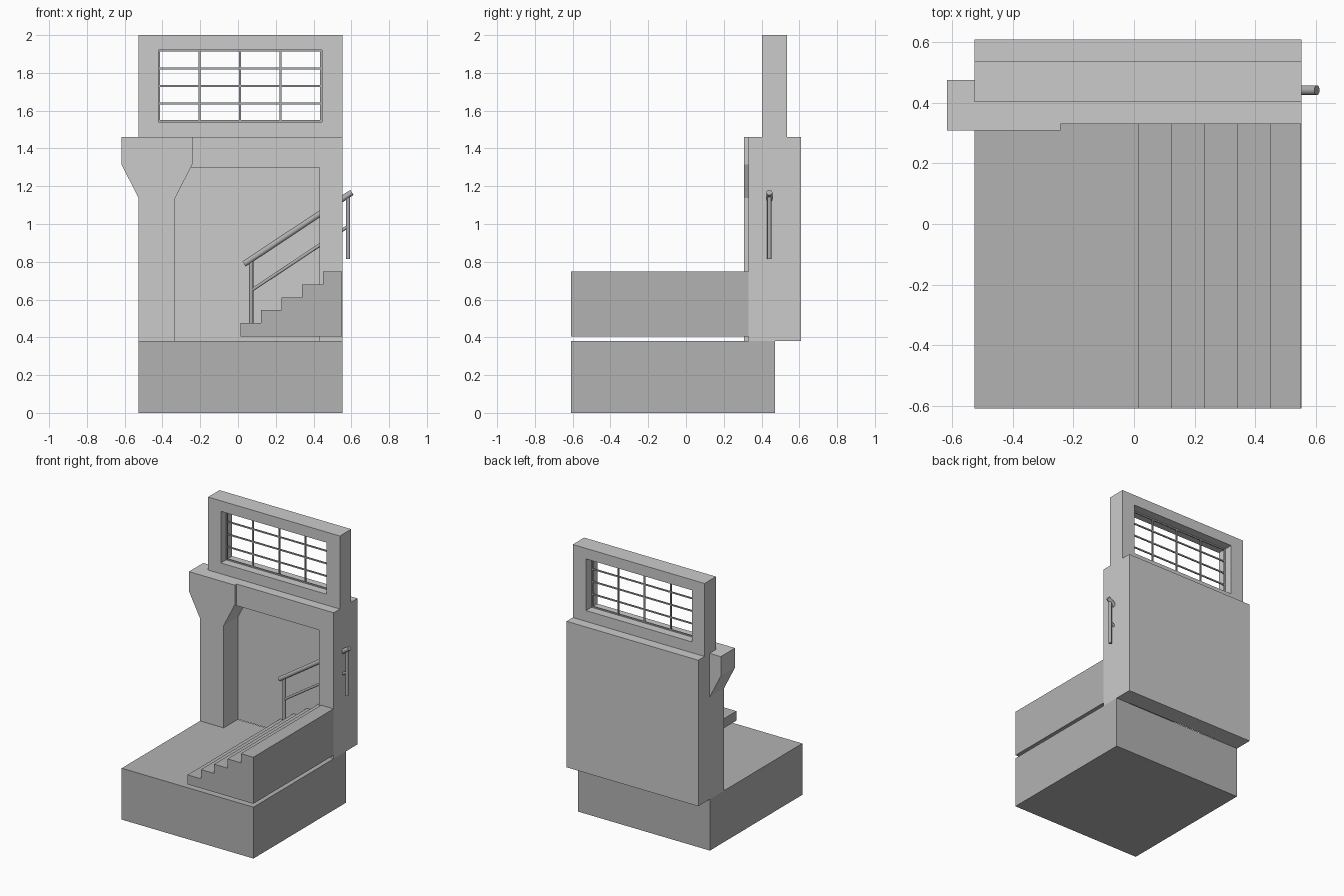
import bpy, bmesh
from mathutils import Vector

if "Cube" in bpy.data.objects:
    bpy.data.objects.remove(bpy.data.objects["Cube"])


def material(name, r, g, b):
    m = bpy.data.materials.new(name)
    m.diffuse_color = (r, g, b, 1)
    m.use_nodes = True
    m.node_tree.nodes["Principled BSDF"].inputs["Base Color"].default_value = m.diffuse_color
    return m


LIGHT = material("light grey wall", 0.60, 0.60, 0.60)
MID = material("mid grey stone", 0.45, 0.45, 0.45)
METAL = material("grey metal", 0.42, 0.42, 0.42)


def finish(bm, name, mat):
    bmesh.ops.recalc_face_normals(bm, faces=bm.faces[:])
    me = bpy.data.meshes.new(name)
    bm.to_mesh(me)
    bm.free()
    me.materials.append(mat)
    ob = bpy.data.objects.new(name, me)
    bpy.context.collection.objects.link(ob)
    return ob


def extrude_y(bm, y0, y1):
    """Give flat faces lying at y0 a thickness up to y1."""
    res = bmesh.ops.extrude_face_region(bm, geom=bm.faces[:], use_keep_orig=True)
    verts = [g for g in res["geom"] if isinstance(g, bmesh.types.BMVert)]
    bmesh.ops.translate(bm, verts=verts, vec=(0, y1 - y0, 0))


def prism(name, pts, y0, y1, mat):
    """Front profile in x, z extruded along y."""
    bm = bmesh.new()
    bm.faces.new([bm.verts.new((x, y0, z)) for x, z in pts])
    extrude_y(bm, y0, y1)
    return finish(bm, name, mat)


def rect(x0, x1, z0, z1):
    return [(x0, z0), (x1, z0), (x1, z1), (x0, z1)]


def rod(name, a, b, radius, mat, sides=16):
    """Round bar between two points."""
    a, b = Vector(a), Vector(b)
    bm = bmesh.new()
    bmesh.ops.create_cone(bm, cap_ends=True, segments=sides, radius1=radius,
                          radius2=radius, depth=(b - a).length)
    for f in bm.faces:
        f.smooth = len(f.verts) == 4
    for e in bm.edges:
        e.smooth = all(f.smooth for f in e.link_faces)
    ob = finish(bm, name, mat)
    ob.rotation_mode = 'QUATERNION'
    ob.rotation_quaternion = (b - a).to_track_quat('Z', 'Y')
    ob.location = (a + b) / 2
    return ob


L, R = -0.526, 0.552            # left and right sides of the main block
FRONT, BACK, RECESS = -0.608, 0.608, 0.475

# Base block
prism("base_block", rect(L, R, 0, 0.38), FRONT, 0.472, MID)

# Staircase, floating just above the base and running into the recess
steps, x0, run, z0, rise = [(R - 0.001, 0.405), (0.013, 0.405)], 0.013, 0.109, 0.475, 0.0685
for i in range(5):
    z = z0 + i * rise
    steps.append((x0 + i * run, z))
    steps.append((x0 + (i + 1) * run if i < 4 else R - 0.001, z))
prism("staircase", steps, FRONT, RECESS, MID)

# Lower wall: back panel and the lintel with right jamb
prism("back_panel", rect(L, R, 0.38, 1.46), RECESS, BACK, LIGHT)
prism("lintel_and_jamb", [(L, 1.30), (0.432, 1.30), (0.432, 0.38), (R, 0.38),
                          (R, 1.46), (L, 1.46)], 0.33, RECESS, LIGHT)

# Left column with flared head
prism("flared_column", [(L, 0.38), (-0.333, 0.38), (-0.333, 1.137), (-0.242, 1.315),
                        (-0.242, 1.46), (-0.617, 1.46), (-0.617, 1.315), (L, 1.137)],
      0.308, RECESS, LIGHT)

# Upper wall with window opening
WL, WR, WB, WT = -0.422, 0.444, 1.54, 1.922
bm = bmesh.new()
outer = [bm.verts.new((x, 0.402, z)) for x, z in rect(L, R, 1.46, 2.0)]
inner = [bm.verts.new((x, 0.402, z)) for x, z in rect(WL, WR, WB, WT)]
for i in range(4):
    j = (i + 1) % 4
    bm.faces.new((outer[i], outer[j], inner[j], inner[i]))
extrude_y(bm, 0.402, 0.535)
finish(bm, "upper_wall", LIGHT)

# Window grid: five bars each way, the outer ones lining the opening
BY, BH = 0.467, 0.005
for i in range(5):
    x = WL + BH + (WR - WL - 2 * BH) * i / 4
    z = WB + BH + (WT - WB - 2 * BH) * i / 4
    prism(f"window_upright_{i + 1}", rect(x - BH, x + BH, WB, WT), BY - BH, BY + BH, METAL)
    prism(f"window_crossbar_{i + 1}", rect(WL, WR, z - BH, z + BH),
          BY - BH + 0.001, BY + BH - 0.001, METAL)

# Handrail, passing through the right jamb
RY = 0.441
rod("handrail", (0.032, RY, 0.788), (0.603, RY, 1.167), 0.016, METAL)
rod("middle_rail", (0.07, RY, 0.648), (0.583, RY, 0.988), 0.009, METAL)
rod("lower_post", (0.07, RY, 0.47), (0.07, RY, 0.81), 0.011, METAL)
rod("upper_post", (0.583, RY, 0.815), (0.583, RY, 1.15), 0.011, METAL)
